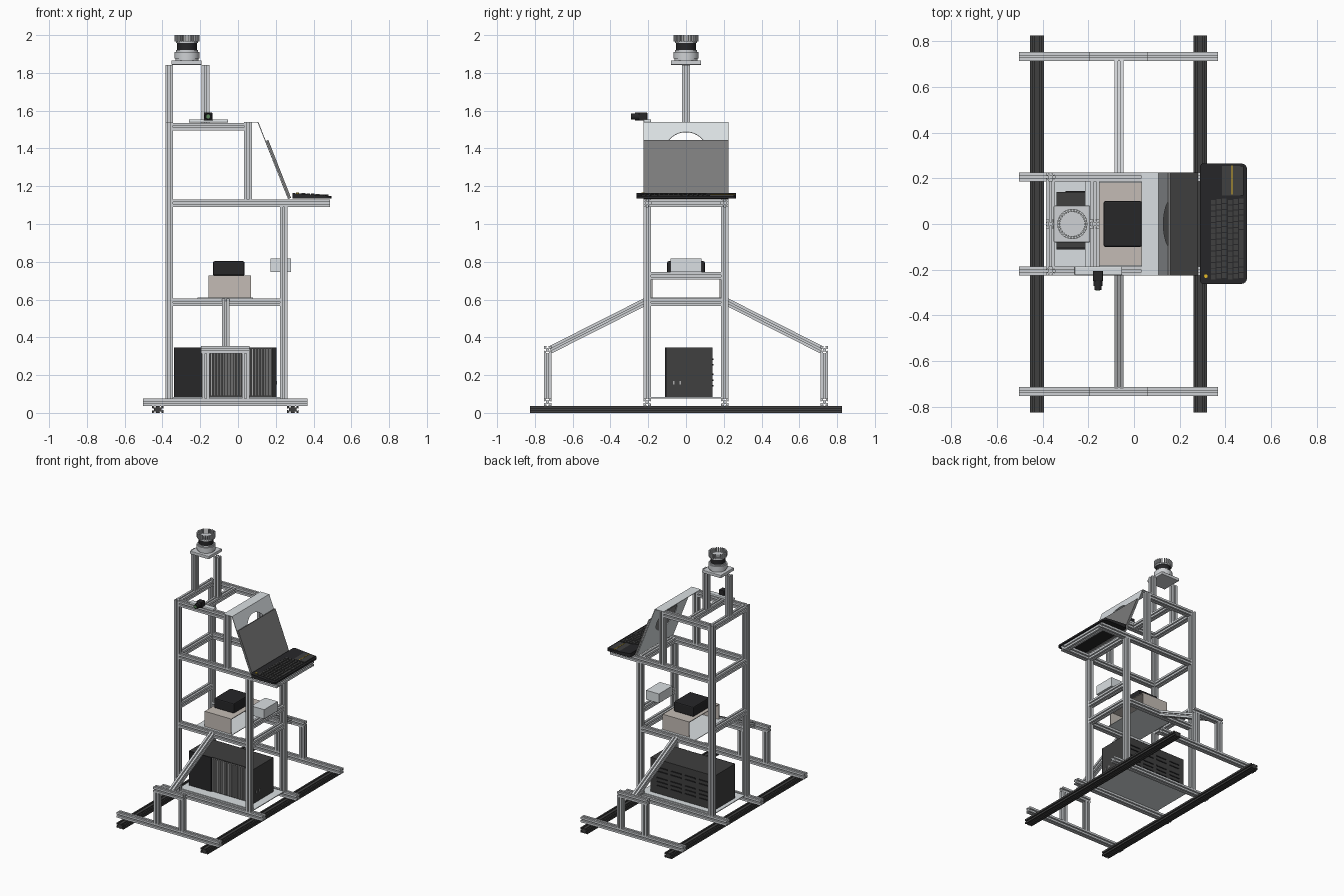
import bpy, bmesh, math
from mathutils import Vector, Matrix

if "Cube" in bpy.data.objects:
    bpy.data.objects.remove(bpy.data.objects["Cube"])


def material(name, r, g, b):
    m = bpy.data.materials.new(name)
    m.diffuse_color = (r, g, b, 1)
    m.use_nodes = True
    m.node_tree.nodes["Principled BSDF"].inputs["Base Color"].default_value = m.diffuse_color
    return m


BLACK = material("black", 0.02, 0.02, 0.022)
DARK = material("dark", 0.05, 0.05, 0.05)
SCREEN = material("screen_grey", 0.2, 0.2, 0.2)
FIN = material("fin_grey", 0.4, 0.4, 0.4)
BEIGE = material("beige", 0.55, 0.5, 0.46)
PALE = material("pale", 0.7, 0.74, 0.76)
YELLOW = material("yellow", 0.8, 0.5, 0.02)
GREEN = material("lens_green", 0.1, 0.25, 0.1)
ALU = material("aluminium", 0.62, 0.64, 0.66)


def finish(name, bm, mat=None):
    bmesh.ops.recalc_face_normals(bm, faces=bm.faces)
    me = bpy.data.meshes.new(name)
    bm.to_mesh(me)
    bm.free()
    ob = bpy.data.objects.new(name, me)
    bpy.context.collection.objects.link(ob)
    if mat:
        me.materials.append(mat)
    return ob


def extrude(name, pts, vec, mat=None):
    bm = bmesh.new()
    f = bm.faces.new([bm.verts.new(p) for p in pts])
    r = bmesh.ops.extrude_face_region(bm, geom=[f])
    bmesh.ops.translate(bm, vec=vec, verts=[v for v in r["geom"] if isinstance(v, bmesh.types.BMVert)])
    if f.is_valid and len(f.link_loops if hasattr(f, "link_loops") else f.loops) and \
            not any(g.calc_center_median() == f.calc_center_median() for g in bm.faces if g is not f):
        pass
    return finish(name, bm, mat)


def add_box(bm, x0, x1, y0, y1, z0, z1):
    m = Matrix.Translation(((x0 + x1) / 2, (y0 + y1) / 2, (z0 + z1) / 2)) @ \
        Matrix.Diagonal((x1 - x0, y1 - y0, z1 - z0, 1))
    return bmesh.ops.create_cube(bm, size=1, matrix=m)


def boxes(name, dims, mat=None, bevel=0):
    bm = bmesh.new()
    for d in dims:
        add_box(bm, *d)
    ob = finish(name, bm, mat)
    if bevel:
        b = ob.modifiers.new("bevel", "BEVEL")
        b.width, b.segments = bevel, 2
    return ob


def cylinder(name, loc, r, depth, mat=None, rot=(0, 0, 0), n=32, r2=None):
    bpy.ops.mesh.primitive_cone_add(vertices=n, radius1=r, radius2=r if r2 is None else r2,
                                    depth=depth, location=loc, rotation=rot)
    ob = bpy.context.object
    ob.name = name
    bpy.ops.object.shade_smooth_by_angle()
    if mat:
        ob.data.materials.append(mat)
    return ob


def slot_profile(w, h, nx, ny):
    """Outline of a T-slot extrusion with nx by ny slots."""
    pts = []
    c = Vector((-w / 2, -h / 2))
    for d, length, n in (((1, 0), w, nx), ((0, 1), h, ny), ((-1, 0), w, nx), ((0, -1), h, ny)):
        d = Vector(d)
        inward = Vector((-d.y, d.x))
        m = length / n
        pts.append(c.copy())
        for i in range(n):
            mid = c + d * m * (i + 0.5)
            for a, b in ((-.11, 0), (-.11, .1), (-.22, .1), (-.12, .28), (.12, .28), (.22, .1), (.11, .1), (.11, 0)):
                pts.append(mid + d * a * m + inward * b * m)
        c = c + d * length
    return pts


def beam(name, p, q, w=0.04, h=0.04, nx=1, ny=1, mat=ALU):
    p, q = Vector(p), Vector(q)
    z = (q - p).normalized()
    x = Vector((0, 1, 0)) if abs(z.x) > 0.9 else Vector((1, 0, 0))
    y = z.cross(x)
    return extrude(name, [p + x * a.x + y * a.y for a in slot_profile(w, h, nx, ny)], q - p, mat)


# Dark floor rails
for x in (-0.425, 0.29):
    beam("floor_rail", (x, -0.825, 0.018), (x, 0.825, 0.018), 0.06, 0.036, 2, 1, DARK)

# Frame parts mirrored front and back
for s in (-1, 1):
    y, yo = s * 0.205, s * 0.733
    for yy in (y, yo):
        beam("base_beam", (-0.503, yy, 0.057), (0.367, yy, 0.057))
    beam("left_post", (-0.365, y, 0.077), (-0.365, y, 1.537))
    beam("right_post", (0.242, y, 0.077), (0.242, y, 1.091))
    beam("upper_post", (0.053, y, 1.131), (0.053, y, 1.537))
    for n, z, x1 in (("lower_shelf_beam", 0.586, 0.222), ("desk_beam", 1.111, 0.487), ("top_beam", 1.516, 0.033)):
        beam(n, (-0.345, y, z), (x1, y, z))
    # Outrigger with sloping brace
    for x in (-0.17, 0.04):
        beam("outrigger_post", (x, yo, 0.077), (x, yo, 0.315))
    beam("outrigger_beam", (-0.195, yo, 0.334), (0.06, yo, 0.334))
    beam("outrigger_brace", (-0.065, s * 0.718, 0.334), (-0.065, s * 0.215, 0.588))

# Cross members
for x, z in ((-0.365, 0.725), (0.242, 0.725), (0.242, 0.586), (-0.365, 1.111), (0.242, 1.111),
             (0.465, 1.111), (-0.365, 1.516), (-0.17, 1.516)):
    beam("cross_beam", (x, -0.185, z), (x, 0.185, z))

# Sensor tower
for x in (-0.365, -0.172):
    beam("tower_post", (x, 0, 1.536), (x, 0, 1.842))
boxes("sensor_plate", [(-0.352, -0.192, -0.08, 0.08, 1.842, 1.866)], ALU, 0.004)
SX = -0.27
cylinder("sensor_foot", (SX, 0, 1.87), 0.06, 0.01, ALU)
cylinder("sensor_base", (SX, 0, 1.893), 0.066, 0.036, ALU)
cylinder("sensor_neck", (SX, 0, 1.915), 0.058, 0.01, ALU)
cylinder("sensor_window", (SX, 0, 1.938), 0.052, 0.04, BLACK)
cylinder("sensor_cap", (SX, 0, 1.963), 0.058, 0.012, ALU)
bm = bmesh.new()
for i in range(30):
    r = bmesh.ops.create_cube(bm, size=1, matrix=Matrix.Translation((SX, 0, 1.983)) @
                              Matrix.Rotation(i * math.tau / 30, 4, "Z") @
                              Matrix.Translation((0.059, 0, 0)) @ Matrix.Diagonal((0.014, 0.006, 0.034, 1)))
finish("sensor_crown_fins", bm, ALU)

# Computer with fins and louvres on a base plate
boxes("base_plate", [(-0.37, 0.262, -0.186, 0.186, 0.077, 0.083)], PALE)
boxes("computer_case", [(-0.34, 0.203, -0.1, 0.14, 0.083, 0.345)], DARK)
boxes("computer_side_panels", [(-0.34, -0.15, -0.111, -0.1, 0.083, 0.345),
                               (0.183, 0.203, -0.111, -0.1, 0.083, 0.345)], BLACK)
boxes("computer_fins", [(-0.145 + i * 0.0155, -0.136 + i * 0.0155, -0.111, -0.1, 0.09, 0.34)
                        for i in range(21)], FIN)
boxes("computer_louvres", [(-0.3 + i * 0.12, -0.21 + i * 0.12, 0.14, 0.145, z, z + 0.008)
                           for i in range(4) for z in (0.14, 0.17, 0.2, 0.25, 0.28)], BLACK)
boxes("computer_ports", [(0.203, 0.206, y, y + 0.008, 0.15, 0.17) for y in (-0.07, -0.035)], FIN)

# Open-ended bracket with device
boxes("bracket_floor", [(-0.215, 0.08, -0.2, 0.2, 0.606, 0.61)], PALE)
boxes("device_bracket", [(-0.155, 0.07, -0.182, 0.182, 0.722, 0.727),
                         (-0.155, 0.07, -0.182, -0.177, 0.61, 0.722),
                         (-0.155, 0.07, 0.177, 0.182, 0.61, 0.722)], BEIGE)
boxes("black_device", [(-0.133, 0.035, -0.1, 0.1, 0.727, 0.803)], BLACK, 0.008)
boxes("white_box", [(0.172, 0.28, -0.083, 0.083, 0.746, 0.817)], PALE)

# Bent stand sheet with a round hole
top, foot = Vector((0.108, 0, 1.54)), Vector((0.268, 0, 1.133))
d = (foot - top).normalized()
nrm = Vector((-d.z, 0, d.x))
t = 0.004
Y = Vector((0, 0.225, 0))
stand = extrude("screen_stand", [p - Y for p in (Vector((0.033, 0, 1.54)), top, foot, foot - nrm * t,
                top - nrm * t - Vector((0, 0, 0.002)), Vector((0.033, 0, 1.536)))], Y * 2, PALE)
f = (1.54 - 1.383) / (1.54 - 1.133)
cutter = cylinder("hole_cutter", top.lerp(foot, f), 0.112, 0.06, n=48)
cutter.rotation_euler = nrm.to_track_quat("Z", "Y").to_euler()
cutter.hide_render = True
cutter.hide_set(True)
b = stand.modifiers.new("hole", "BOOLEAN")
b.operation, b.object = "DIFFERENCE", cutter

# Screen leaning on the stand
a = top.lerp(foot, 0.247) + nrm * 0.001
c = foot + nrm * 0.001
extrude("screen", [p - Y for p in (a, c, c + nrm * 0.013, a + nrm * 0.013)], Y * 2, SCREEN)

# Keyboard slab, rounded outline and slight slope
outline = []
for cx, cy, a0 in ((0.47, 0.24, 0), (0.305, 0.25, 90), (0.305, -0.247, 180), (0.47, -0.237, 270)):
    r = 0.025 if cx > 0.4 else 0.016
    outline += [(cx + r * math.cos(math.radians(a0 + k * 22.5)),
                 cy + r * math.sin(math.radians(a0 + k * 22.5)), 1.134) for k in range(5)]
kb = extrude("keyboard_body", outline, (0, 0, 0.022), BLACK)


def deck(x):
    return 1.166 - (x - 0.288) * 0.08


for v in kb.data.vertices:
    if v.co.z > 1.14:
        v.co.z = deck(v.co.x) - 0.002
keys = []
for row in range(6):
    x = 0.337 + row * 0.0245
    widths = [1] * 14 if row < 5 else [1, 1, 1.5, 5, 1.5, 1, 1, 1, 1]
    u = 0.352 / sum(widths)
    y = -0.242 + (row % 3) * 0.003
    for w in widths:
        keys.append((x, x + 0.02, y, y + w * u - 0.004, deck(x) - 0.006, deck(x) + 0.002))
        y += w * u
boxes("keyboard_keys", keys, DARK)
boxes("touchpad", [(0.335, 0.48, 0.125, 0.255, 1.145, deck(0.41))], DARK)
boxes("touchpad_line", [(0.427, 0.431, 0.13, 0.257, 1.145, deck(0.41) + 0.002)], YELLOW)
cylinder("keyboard_button", (0.315, -0.228, deck(0.315)), 0.008, 0.004, YELLOW, n=16)

# Camera on its plate
boxes("camera_plate", [(-0.26, -0.052, -0.225, -0.185, 1.537, 1.554)], PALE, 0.005)
boxes("camera_body", [(-0.18, -0.136, -0.25, -0.205, 1.547, 1.591)], BLACK, 0.003)
R = (math.pi / 2, 0, 0)
cylinder("camera_lens", (-0.158, -0.26, 1.569), 0.02, 0.022, BLACK, R, 24)
cylinder("camera_lens_tip", (-0.158, -0.279, 1.569), 0.016, 0.022, BLACK, R, 24)
cylinder("camera_glass", (-0.158, -0.2905, 1.569), 0.01, 0.002, GREEN, R, 24)
